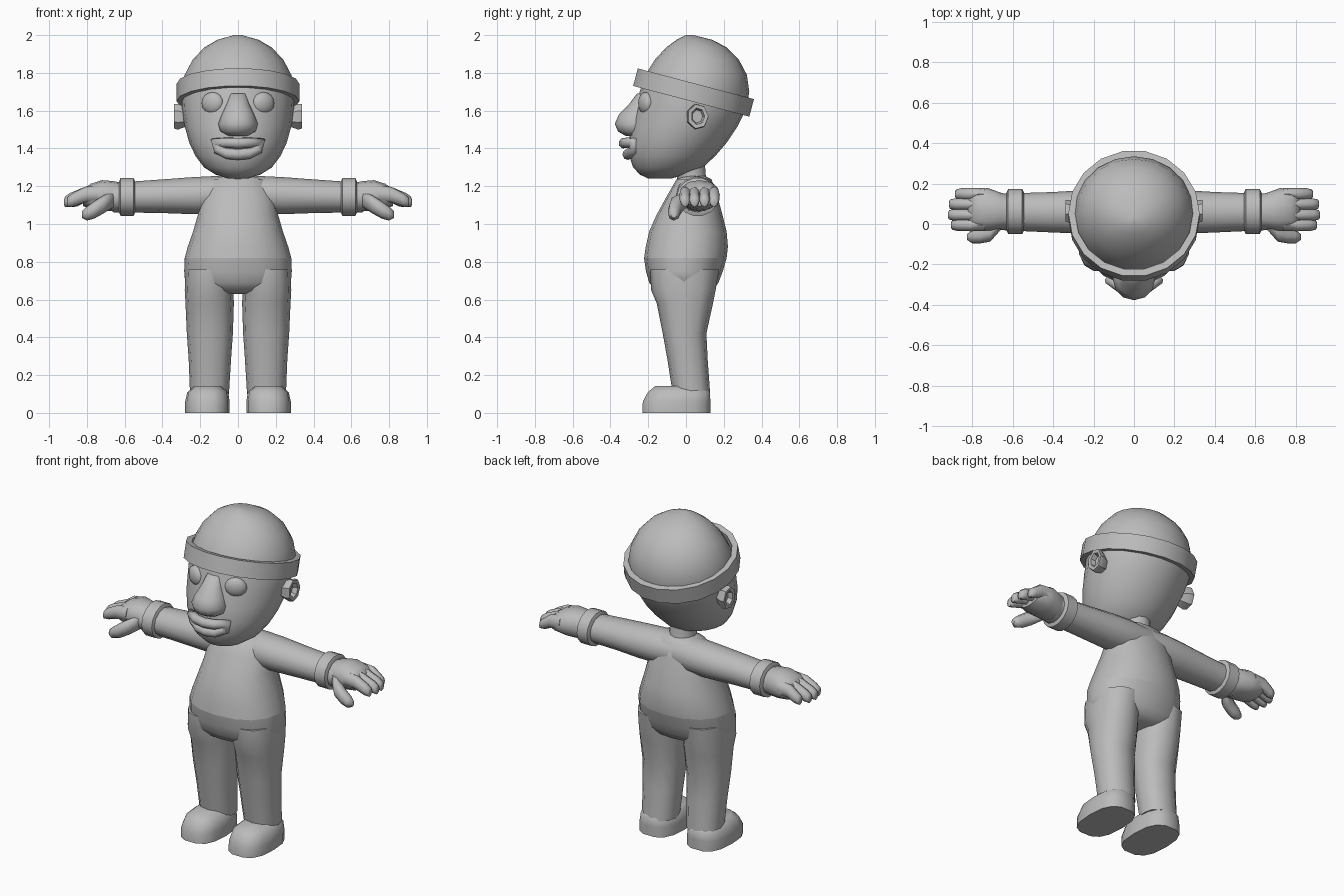
import bpy, bmesh, math
from mathutils import Matrix, Vector

grey = bpy.data.materials.new("plain grey")
grey.diffuse_color = (0.5, 0.5, 0.5, 1)


def finish(name, bm, mirror=False, angle=45):
    """Turn a bmesh into a smooth-shaded object, optionally mirrored in x."""
    bmesh.ops.recalc_face_normals(bm, faces=bm.faces)
    me = bpy.data.meshes.new(name)
    bm.to_mesh(me)
    bm.free()
    me.shade_smooth()
    me.set_sharp_from_angle(angle=math.radians(angle))
    me.materials.append(grey)
    ob = bpy.data.objects.new(name, me)
    bpy.context.collection.objects.link(ob)
    if mirror:
        ob.modifiers.new("mirror", 'MIRROR')
    return ob


def loft(name, rings, axis='z', sides=16, power=2.0, closed=False, mirror=False, angle=45):
    """Skin (super)ellipses; each ring is (position, centre1, centre2, radius1, radius2)."""
    bm = bmesh.new()
    loops = []
    for t, c1, c2, r1, r2 in rings:
        loop = []
        for i in range(sides):
            a = 2 * math.pi * i / sides
            c, s = math.cos(a), math.sin(a)
            u = c1 + r1 * math.copysign(abs(c) ** (2 / power), c)
            v = c2 + r2 * math.copysign(abs(s) ** (2 / power), s)
            loop.append(bm.verts.new((u, v, t) if axis == 'z' else (t, u, v)))
        loops.append(loop)
    pairs = list(zip(loops, loops[1:]))
    if closed:
        pairs.append((loops[-1], loops[0]))
    else:
        bm.faces.new(loops[0])
        bm.faces.new(loops[-1])
    for a, b in pairs:
        for i in range(sides):
            j = (i + 1) % sides
            bm.faces.new((a[i], a[j], b[j], b[i]))
    return finish(name, bm, mirror, angle)


def body(name, rows, **kw):
    """Upright loft from rows of (z, x centre, half width, front y, back y)."""
    return loft(name, [(z, xc, (y0 + y1) / 2, rx, (y1 - y0) / 2)
                       for z, xc, rx, y0, y1 in rows], **kw)


# Head with the chin pushed forward
body("head", [
    (1.24, 0, .05, -.20, -.08), (1.262, 0, .12, -.245, 0), (1.30, 0, .18, -.28, .09),
    (1.36, 0, .225, -.30, .155), (1.43, 0, .258, -.305, .215), (1.52, 0, .283, -.29, .275),
    (1.61, 0, .296, -.265, .32), (1.70, 0, .30, -.245, .335), (1.79, 0, .282, -.215, .322),
    (1.87, 0, .24, -.165, .28), (1.935, 0, .178, -.105, .215), (1.975, 0, .11, -.05, .14),
    (2.0, 0, .02, .0, .04)], sides=20, angle=60)

# Tilted hat band, a hollow ring
band = loft("hat_band", [(-.048, 0, 0, .325, .323), (.048, 0, 0, .325, .323),
                         (.048, 0, 0, .292, .288), (-.048, 0, 0, .292, .288)],
            sides=18, closed=True, angle=30)
band.matrix_world = Matrix.Translation((0, .04, 1.696)) @ Matrix.Rotation(math.radians(-14.8), 4, 'X')

# Eyes, flattened balls turned to follow the face
bm = bmesh.new()
bmesh.ops.create_uvsphere(bm, u_segments=12, v_segments=8, radius=1)
bm.transform(Matrix.Translation((.135, -.214, 1.64)) @ Matrix.Rotation(math.radians(25), 4, 'Z')
             @ Matrix.Diagonal((.064, .033, .058, 1)))
finish("eyes", bm, mirror=True, angle=60)

# Nose
loft("nose", [(1.69, 0, -.235, .04, .025), (1.63, 0, -.25, .062, .055), (1.58, 0, -.268, .086, .087),
              (1.53, 0, -.272, .105, .105), (1.49, 0, -.27, .095, .09), (1.465, 0, -.262, .055, .055)],
     sides=12, angle=60)

# Lips, one closed tube around the mouth
path = [(-.118, -.275, 1.435), (-.06, -.318, 1.43), (0, -.328, 1.428), (.06, -.318, 1.43),
        (.118, -.275, 1.435), (.105, -.275, 1.395), (.055, -.30, 1.372), (0, -.308, 1.368),
        (-.055, -.30, 1.372), (-.105, -.275, 1.395)]
cu = bpy.data.curves.new("lips", 'CURVE')
cu.dimensions = '3D'
cu.bevel_depth, cu.bevel_resolution = .029, 2
cu.materials.append(grey)
sp = cu.splines.new('POLY')
sp.points.add(len(path) - 1)
for p, co in zip(sp.points, path):
    p.co = (*co, 1)
sp.use_cyclic_u = sp.use_smooth = True
bpy.context.collection.objects.link(bpy.data.objects.new("lips", cu))

# Ears with a dished middle
loft("ears", [(.26, .05, 1.565, .04, .045), (.318, .06, 1.568, .06, .07), (.34, .063, 1.57, .056, .066),
              (.338, .063, 1.57, .036, .045), (.31, .06, 1.57, .028, .035)],
     axis='x', sides=7, mirror=True, angle=35)

# Neck
body("neck", [(1.20, 0, .085, -.04, .12), (1.255, 0, .075, -.05, .105), (1.32, 0, .08, -.07, .10)], sides=12)

# Shirt body
body("shirt", [
    (1.255, 0, .07, -.01, .10), (1.237, 0, .15, -.05, .135), (1.15, 0, .195, -.10, .165),
    (1.05, 0, .212, -.155, .193), (.96, 0, .238, -.195, .215), (.88, 0, .266, -.213, .222),
    (.82, 0, .282, -.222, .215)], power=2.2, angle=60)

# Trousers: hips and two legs
body("hips", [(.82, 0, .282, -.222, .215), (.75, 0, .285, -.212, .195), (.69, 0, .28, -.195, .172),
              (.65, 0, .23, -.165, .145), (.63, 0, .14, -.11, .10)], power=2.2, angle=60)
body("legs", [(.76, .15, .128, -.19, .175), (.65, .153, .129, -.185, .157), (.58, .15, .128, -.155, .143),
              (.42, .149, .122, -.123, .108), (.28, .149, .112, -.098, .115), (.10, .151, .103, -.07, .128)],
     sides=12, power=2.3, mirror=True, angle=60)

# Shoes
body("shoes", [(0, .162, .118, -.235, .132), (.06, .162, .118, -.232, .132),
               (.11, .16, .108, -.205, .131), (.142, .16, .07, -.165, .10)],
     sides=14, power=2.7, mirror=True, angle=50)

# Arms, each carried into the chest
loft("arms", [(0, .06, 1.155, .10, .097), (.12, .058, 1.153, .112, .101), (.24, .06, 1.15, .108, .098),
              (.40, .058, 1.147, .10, .089), (.66, .06, 1.14, .09, .078)],
     axis='x', sides=12, mirror=True, angle=60)

# Cuffs with rounded edges
loft("cuffs", [(.545, .062, 1.143, .095, .085), (.553, .062, 1.143, .112, .102),
               (.622, .062, 1.143, .112, .102), (.63, .062, 1.143, .095, .085)],
     axis='x', sides=14, mirror=True, angle=50)

# Palms
loft("palms", [(.60, .06, 1.14, .08, .075), (.66, .065, 1.147, .09, .08), (.72, .072, 1.152, .105, .08),
               (.78, .073, 1.147, .103, .066), (.82, .073, 1.14, .085, .045)],
     axis='x', sides=12, power=2.3, mirror=True, angle=60)

# Fingers and thumb, drooping rounded tubes
for i, (y, tip) in enumerate([(.148, .885), (.098, .915), (.045, .92), (-.005, .905)]):
    loft(f"finger_{i + 1}", [(.74, y, 1.158, .03, .045), (.81, y, 1.155, .031, .042),
                             (tip - .03, y, 1.128, .029, .036), (tip - .005, y, 1.118, .023, .028),
                             (tip, y, 1.115, .012, .016)],
         axis='x', sides=8, mirror=True, angle=60)
loft("thumb", [(.66, .0, 1.13, .03, .04), (.71, -.045, 1.105, .042, .048), (.76, -.06, 1.075, .036, .046),
               (.80, -.064, 1.055, .032, .037), (.825, -.064, 1.05, .015, .018)],
     axis='x', sides=8, mirror=True, angle=60)
